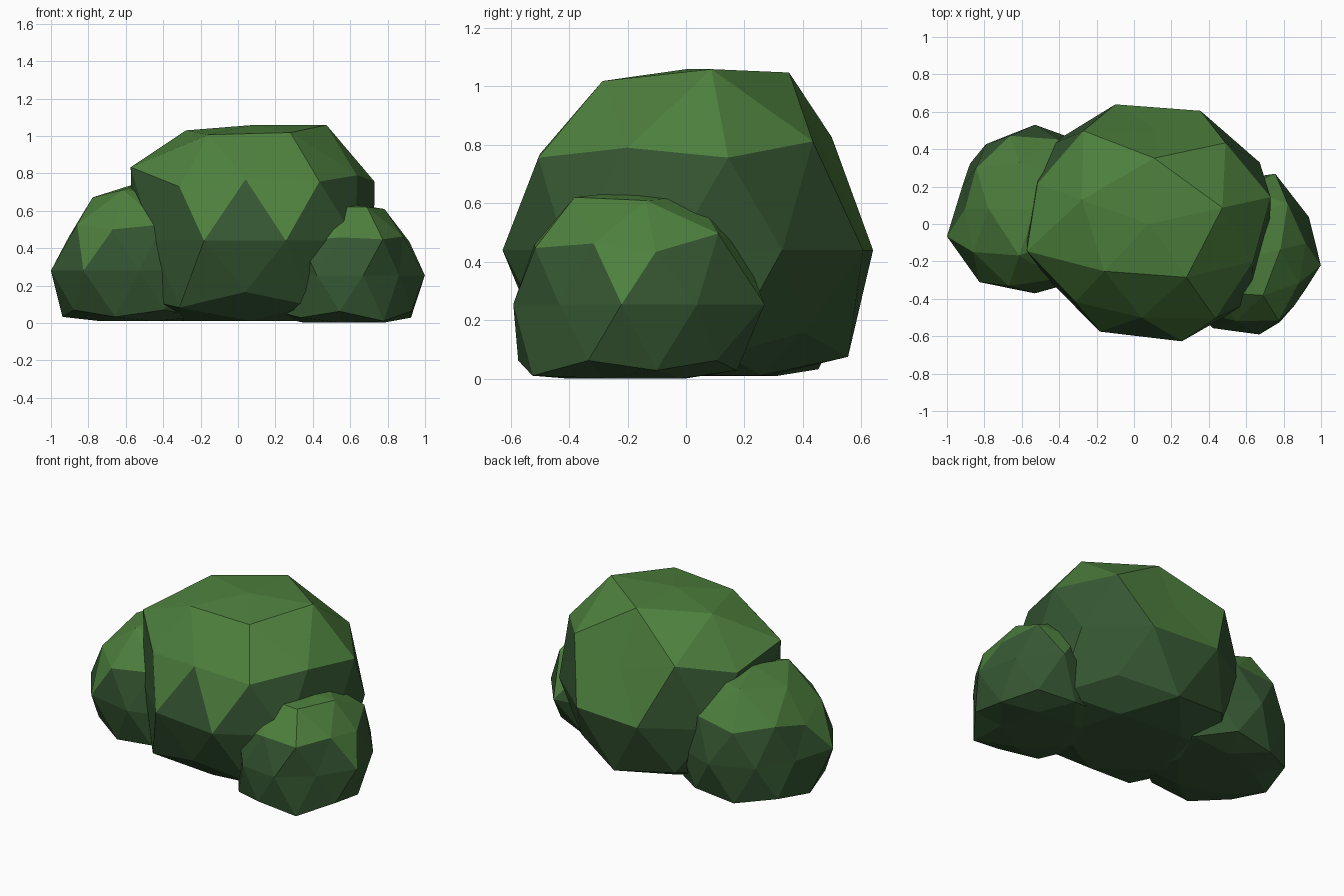
import bpy, bmesh, math
from mathutils import Matrix, Vector

if "Cube" in bpy.data.objects:
    bpy.data.objects.remove(bpy.data.objects["Cube"])


def material(name, colour):
    mat = bpy.data.materials.new(name)
    mat.diffuse_color = (*colour, 1)
    mat.use_nodes = True
    mat.node_tree.nodes["Principled BSDF"].inputs["Base Color"].default_value = mat.diffuse_color
    return mat


light = material("light_leaf", (0.075, 0.215, 0.047))
dark = material("dark_leaf", (0.036, 0.095, 0.032))


def foliage(name, centre, size, turn, floor, pole, cap, upper, middle, lower):
    """Faceted ball: each ring of vertices is pushed in or out, then the base is flattened."""
    bm = bmesh.new()
    bmesh.ops.create_icosphere(bm, subdivisions=2, radius=1,
                               matrix=Matrix.Rotation(math.radians(turn), 4, 'Z'))

    def ring(lo, hi):
        angle = lambda v: (math.degrees(math.atan2(v.co.y, v.co.x)) - turn + 5) % 360
        return sorted((v for v in bm.verts if lo < v.co.z < hi), key=angle)

    rings = [(ring(0.95, 1.1), [pole]), (ring(0.7, 0.95), cap), (ring(0.3, 0.7), upper),
             (ring(-0.1, 0.1), middle), (ring(-0.7, -0.3), lower)]
    for verts, factors in rings:
        for v, f in zip(verts, factors):
            v.co *= f
    for v in bm.verts:
        v.co = Vector(c + s * p for c, s, p in zip(centre, size, v.co))
        v.co.z = max(v.co.z, floor)
    bmesh.ops.recalc_face_normals(bm, faces=bm.faces)
    # Faces turned to the sky are lighter
    bm.normal_update()
    for f in bm.faces:
        f.material_index = 0 if f.normal.z > 0.35 else 1
    mesh = bpy.data.meshes.new(name)
    bm.to_mesh(mesh)
    bm.free()
    mesh.materials.append(light)
    mesh.materials.append(dark)
    obj = bpy.data.objects.new(name, mesh)
    bpy.context.collection.objects.link(obj)


# Large central clump
foliage("main_foliage", (0.08, 0, 0.44), (0.72, 0.64, 0.68), 14, 0.012, 0.91,
        [1.07, 1.05, 1.02, 0.98, 1.0],
        [1.04, 1.04, 0.88, 1.08, 1, 1.1, 0.95, 0.92, 1.04, 0.98],
        [0.97, 1.02, 1.03, 1, 0.9, 0.88, 0.97, 1.01, 1, 0.9],
        [1, 0.92, 1.02, 1, 1, 1, 1, 0.9, 0.97, 1])

# Small clump at front right
foliage("right_foliage", (0.57, -0.19, 0.255), (0.43, 0.43, 0.43), 14, 0.002, 0.9,
        [0.97, 1, 1, 1, 1],
        [0.93, 1.07, 1, 1, 1, 1, 0.95, 0.9, 1, 0.92],
        [1, 1.15, 1, 1, 1, 0.8, 0.92, 0.96, 0.88, 1],
        [1, 1, 1, 1, 1, 1, 1, 1, 1.08, 1])

# Medium clump at back left
foliage("left_foliage", (-0.53, 0.08, 0.28), (0.48, 0.46, 0.47), 36, 0.01, 1.0,
        [1, 1.08, 0.98, 1.08, 1],
        [1, 1, 1, 0.95, 0.87, 1, 1.05, 1, 1, 1],
        [0.95, 0.98, 0.93, 0.85, 1.03, 1.05, 0.98, 1, 1, 1],
        [1] * 10)
